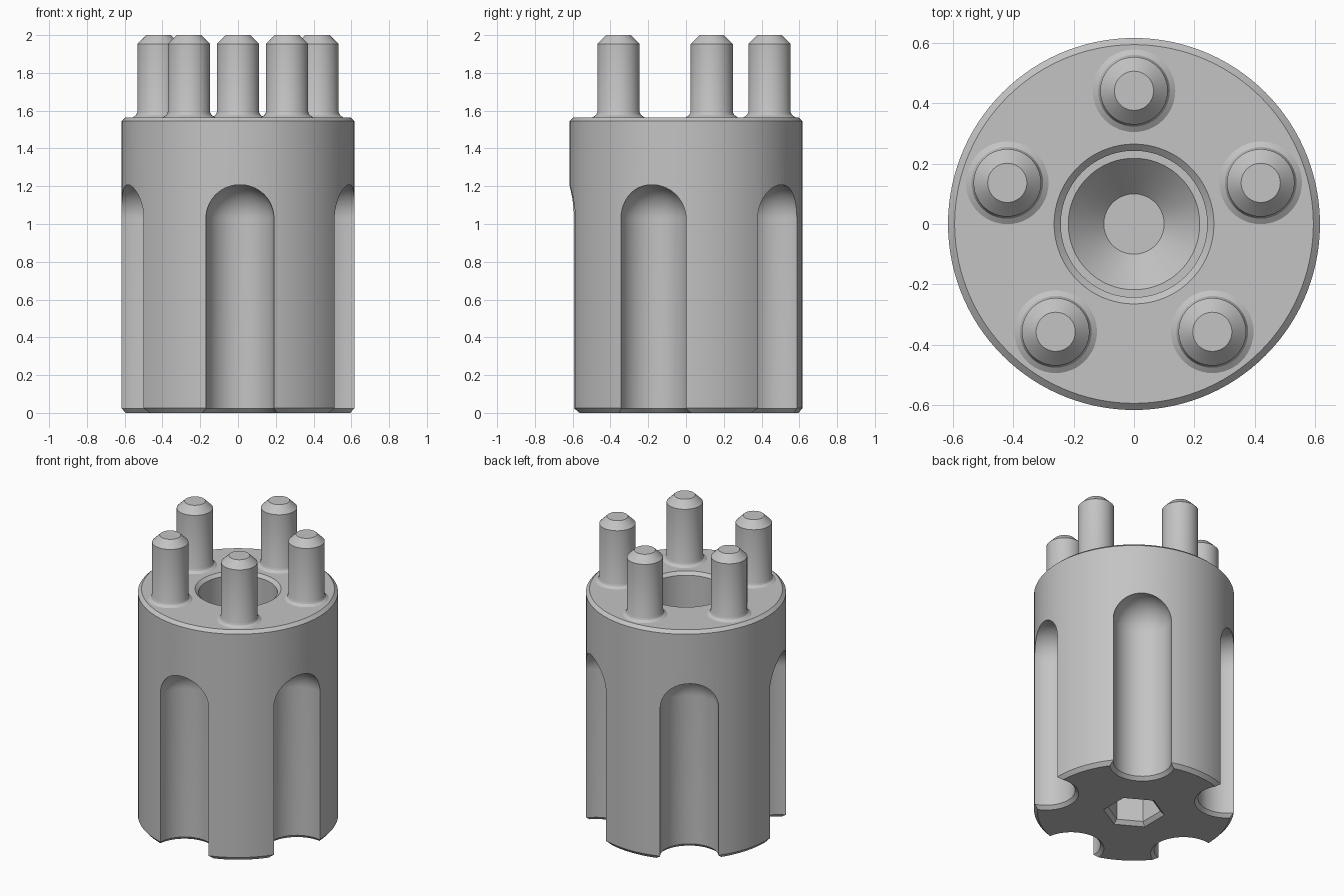
import bpy
import bmesh
from math import radians, sin, cos, pi

cube = bpy.data.objects.get("Cube")
if cube:
    bpy.data.objects.remove(cube, do_unlink=True)

COLOUR = (0.55, 0.55, 0.55, 1.0)
grey = bpy.data.materials.new("plain_grey")
grey.use_nodes = True
grey.diffuse_color = COLOUR
grey.node_tree.nodes["Principled BSDF"].inputs["Base Color"].default_value = COLOUR
grey.node_tree.nodes["Principled BSDF"].inputs["Roughness"].default_value = 0.6


def lathe(name, profile, steps, location=(0, 0, 0), turn=0.0):
    """Spin a (radius, height) profile, closed on the axis, about z."""
    bm = bmesh.new()
    verts = [bm.verts.new((r, 0, z)) for r, z in profile]
    edges = [bm.edges.new(pair) for pair in zip(verts, verts[1:])]
    bmesh.ops.spin(bm, geom=verts + edges, cent=(0, 0, 0), axis=(0, 0, 1),
                   angle=2 * pi, steps=steps)
    bmesh.ops.remove_doubles(bm, verts=bm.verts, dist=0.0001)
    bmesh.ops.recalc_face_normals(bm, faces=bm.faces)
    mesh = bpy.data.meshes.new(name)
    bm.to_mesh(mesh)
    bm.free()
    mesh.materials.append(grey)
    obj = bpy.data.objects.new(name, mesh)
    obj.location = location
    obj.rotation_euler.z = turn
    bpy.context.collection.objects.link(obj)
    return obj


def select_only(obj):
    bpy.ops.object.select_all(action="DESELECT")
    obj.select_set(True)
    bpy.context.view_layer.objects.active = obj


def smooth(obj):
    select_only(obj)
    bpy.ops.object.shade_smooth_by_angle(angle=radians(30))


def cut(obj, cutter):
    mod = obj.modifiers.new("cut", "BOOLEAN")
    mod.operation = "DIFFERENCE"
    mod.solver = "EXACT"
    mod.object = cutter
    select_only(obj)
    bpy.ops.object.modifier_apply(modifier=mod.name)
    bpy.data.objects.remove(cutter, do_unlink=True)


# Drum with chamfered rims and a stepped, conical central bore
TOP = 1.565
body = lathe("drum_body", [
    (0, 0), (0.595, 0), (0.617, 0.025), (0.617, 1.545), (0.595, TOP),
    (0.265, TOP), (0.243, 1.545), (0.243, 0.7), (0.218, 0.7), (0.1, 0.58),
    (0, 0.58)], 120)

# Five round-ended flutes, flared at the foot
R, ARCH = 0.18, 1.03
dome = [(R * cos(a), ARCH + R * sin(a))
        for a in (pi / 2 * i / 16 for i in range(16))]
flute = [(0, -0.05), (R + 0.07, -0.05), (R, 0.022)] + dome + [(0, ARCH + R)]
for k in range(5):
    a = radians(-89 + 72 * k)
    cut(body, lathe("flute_cutter", flute, 64, (0.59 * cos(a), 0.59 * sin(a), 0), a))

# Hexagonal socket in the base
cut(body, lathe("socket_cutter", [
    (0, -0.03), (0.22, -0.03), (0.165, 0.025), (0.165, 0.4), (0, 0.4)],
    6, turn=radians(30)))
smooth(body)

# Five chamfered pins with flared feet
for k in range(5):
    a = radians(90 + 72 * k)
    pin = lathe(f"pin_{k + 1}", [
        (0, TOP - 0.01), (0.137, TOP - 0.01), (0.137, TOP), (0.119, 1.577),
        (0.112, 1.592), (0.112, 1.953), (0.065, 2), (0, 2)],
        48, (0.442 * cos(a), 0.442 * sin(a), 0))
    smooth(pin)
